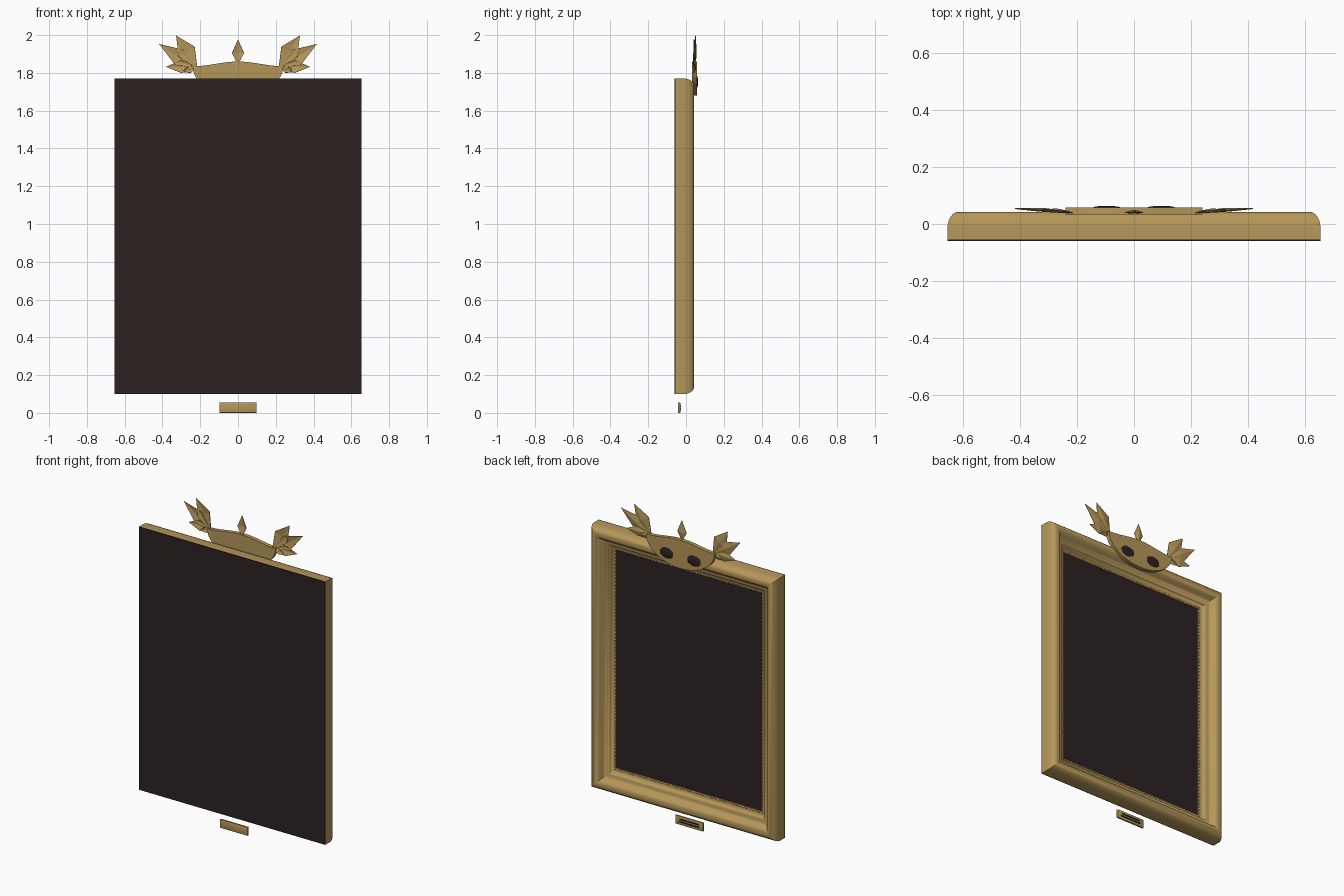
import bpy, bmesh, math
from mathutils import Vector

if "Cube" in bpy.data.objects:
    bpy.data.objects.remove(bpy.data.objects["Cube"])


def material(name, rgb):
    m = bpy.data.materials.new(name)
    m.diffuse_color = (*rgb, 1)
    m.use_nodes = True
    m.node_tree.nodes["Principled BSDF"].inputs["Base Color"].default_value = m.diffuse_color
    return m


GOLD = material("antique gold", (0.46, 0.305, 0.10))
DARK = material("dark brown", (0.026, 0.016, 0.016))


def finish(name, bm, mat, angle=35):
    bmesh.ops.recalc_face_normals(bm, faces=bm.faces)
    me = bpy.data.meshes.new(name)
    bm.to_mesh(me)
    bm.free()
    me.materials.append(mat)
    ob = bpy.data.objects.new(name, me)
    bpy.context.collection.objects.link(ob)
    if angle:
        me.polygons.foreach_set("use_smooth", [True] * len(me.polygons))
        me.set_sharp_from_angle(angle=math.radians(angle))
    return ob


def box(name, lo, hi, mat, bevel=0):
    bm = bmesh.new()
    bmesh.ops.create_cube(bm, size=1)
    for v in bm.verts:
        v.co = Vector([(a + b) / 2 + c * (b - a) for a, b, c in zip(lo, hi, v.co)])
    if bevel:
        bmesh.ops.bevel(bm, geom=bm.edges[:], offset=bevel, segments=2,
                        affect='EDGES', profile=0.5)
    return finish(name, bm, mat)


HX, Z0, Z1 = 0.655, 0.10, 1.77   # outer frame half width, bottom, top
RAIL = 0.14


def corners(d, y):
    return [(-HX + d, y, Z0 + d), (HX - d, y, Z0 + d),
            (HX - d, y, Z1 - d), (-HX + d, y, Z1 - d)]


# Moulded frame: profile (inset, depth) swept round the mitred rectangle
profile = [(0, -.055), (0, -.005), (.003, .010), (.009, .024), (.018, .035), (.030, .042),
           (.042, .043), (.054, .040), (.064, .032), (.072, .020), (.080, .009),
           (.090, .002), (.102, 0), (.108, -.003), (.112, -.012), (.120, -.021),
           (.130, -.025), (RAIL, -.027), (RAIL, -.055)]
bm = bmesh.new()
rings = [[bm.verts.new(c) for c in corners(d, y)] for d, y in profile]
for i, a in enumerate(rings):
    b = rings[(i + 1) % len(rings)]
    for k in range(4):
        n = (k + 1) % 4
        bm.faces.new((a[k], a[n], b[n], b[k]))
finish("frame_moulding", bm, GOLD, 40)

# Backing board and picture panel
box("backing_board", (-HX, -.06, Z0), (HX, -.055, Z1), DARK)
box("picture_panel", (-HX + .13, -.056, Z0 + .13), (HX - .13, -.038, Z1 - .13), DARK)

# Row of beads along the inner lip
bm = bmesh.new()
cs = [Vector(c) for c in corners(RAIL - .003, -.028)]
for k in range(4):
    p, q = cs[k], cs[(k + 1) % 4]
    n = round((q - p).length / .022)
    for i in range(n):
        r = bmesh.ops.create_icosphere(bm, subdivisions=1, radius=.008)
        bmesh.ops.translate(bm, verts=r["verts"], vec=p.lerp(q, i / n))
finish("inner_beading", bm, GOLD, 60)

# Crest plate: half ellipse below, gently humped top edge
A, B, ZC, N = .24, .155, 1.835, 32
outline = [(-A * math.cos(math.pi * i / N), ZC - B * math.sin(math.pi * i / N))
           for i in range(N + 1)]
for i in range(1, 16):
    x = A * (1 - i / 8)
    outline.append((x, ZC + .025 * (1 + math.cos(math.pi * x / A)) / 2))
bm = bmesh.new()
face = bm.faces.new([bm.verts.new((x, .033, z)) for x, z in outline])
ext = bmesh.ops.extrude_face_region(bm, geom=[face])
bmesh.ops.translate(bm, verts=[g for g in ext["geom"] if isinstance(g, bmesh.types.BMVert)],
                    vec=(0, .025, 0))
finish("crest_plate", bm, GOLD)

# Oval dark domes on the crest
for side, s in (("left", -1), ("right", 1)):
    bm = bmesh.new()
    bmesh.ops.create_uvsphere(bm, u_segments=24, v_segments=12, radius=1)
    for v in bm.verts:
        v.co = Vector((s * .096 + v.co.x * .048, .057 + v.co.y * .007, 1.752 + v.co.z * .033))
    finish("crest_oval_" + side, bm, DARK, 60)


def leaf(name, base, tip, half, at, ytip):
    """Folded diamond leaf with a raised midrib."""
    b, t = Vector((base[0], .038, base[1])), Vector((tip[0], ytip, tip[1]))
    d = t - b
    side = Vector((-d.z, 0, d.x)).normalized() * half
    mid = b + d * at
    bm = bmesh.new()
    vb, vt, vl, vr, vm = [bm.verts.new(p) for p in
                          (b, t, mid + side, mid - side, mid + Vector((0, .009, 0)))]
    for f in ((vb, vm, vl), (vl, vm, vt), (vb, vr, vm), (vr, vt, vm)):
        bm.faces.new(f)
    ob = finish(name, bm, GOLD, 0)
    mod = ob.modifiers.new("thickness", 'SOLIDIFY')
    mod.thickness = .003
    mod.offset = 0


# Leaf sprays at both ends and the centre finial
sprays = [((.215, 1.825), (.328, 1.998), .050, .50, .050),
          ((.220, 1.825), (.418, 1.953), .046, .45, .054),
          ((.220, 1.835), (.381, 1.832), .034, .50, .050),
          ((.215, 1.835), (.298, 1.803), .020, .50, .045)]
for side, s in (("left", -1), ("right", 1)):
    for i, (b, t, h, at, y) in enumerate(sprays):
        leaf(f"crest_leaf_{side}_{i + 1}", (s * b[0], b[1]), (s * t[0], t[1]), h, at, y)
leaf("crest_finial", (0, 1.845), (0, 1.978), .032, .45, .042)

# Small plaque below the frame with two dark inlaid bars
box("plaque", (-.098, -.042, 0), (.098, -.030, .055), GOLD, .003)
for i, (w, z) in enumerate(((.066, .036), (.072, .020))):
    box(f"plaque_bar_{i + 1}", (-w, -.032, z - .004), (w, -.027, z + .004), DARK)
